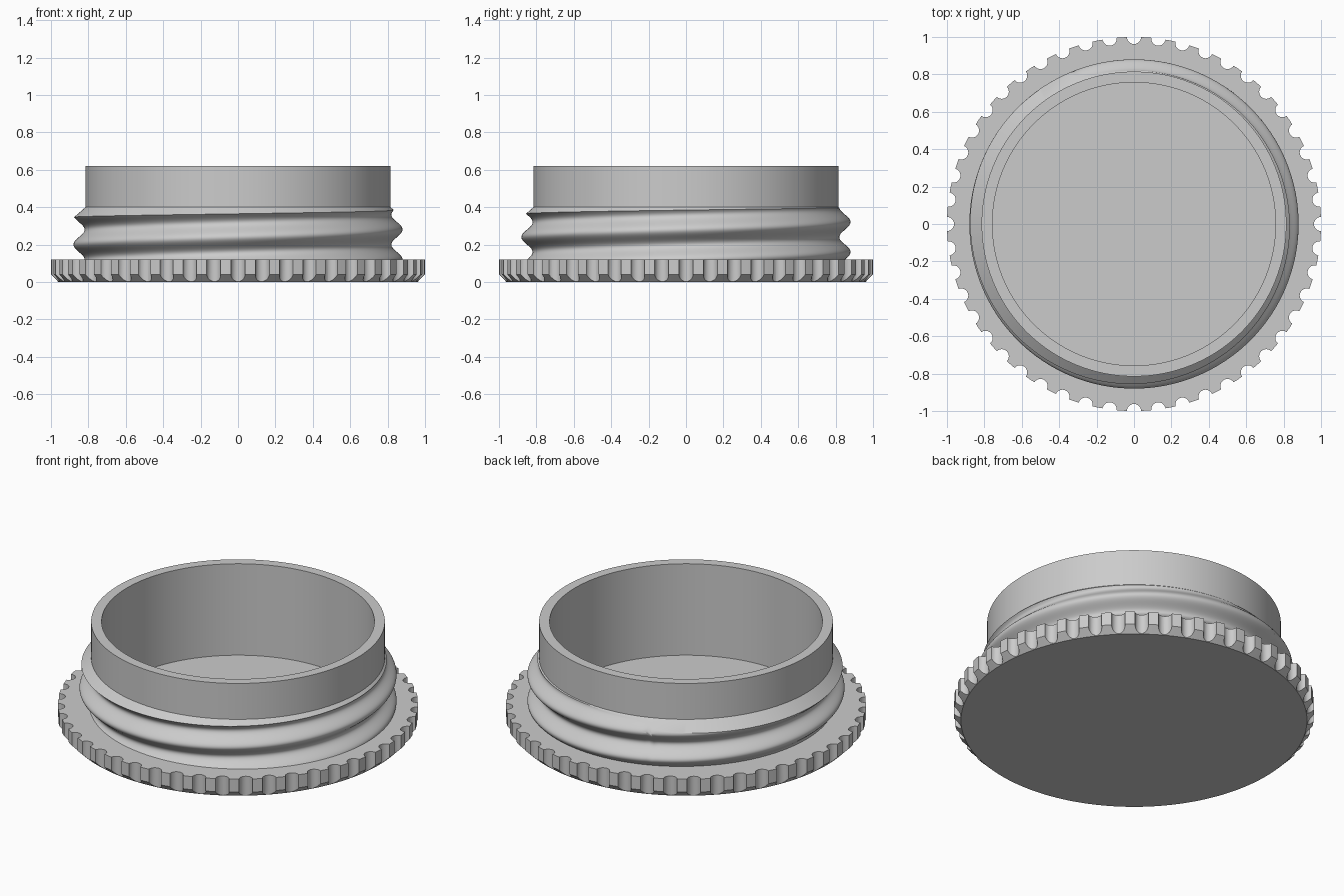
import bpy
import bmesh
from math import sin, cos, pi, tau, radians

if "Cube" in bpy.data.objects:
    bpy.data.objects.remove(bpy.data.objects["Cube"], do_unlink=True)

SEGMENTS = 192
NOTCHES = 48
BORE, NECK, CREST = 0.757, 0.815, 0.88
FLOOR, FLANGE_TOP, THREAD_TOP, RIM = 0.06, 0.12, 0.40, 0.62
PITCH = 0.16

# Single grey plastic
grey = bpy.data.materials.new("grey plastic")
grey.use_nodes = True
colour = (0.6, 0.6, 0.6, 1)
grey.diffuse_color = colour
grey.node_tree.nodes["Principled BSDF"].inputs["Base Color"].default_value = colour


def add_object(name, bm):
    bmesh.ops.recalc_face_normals(bm, faces=bm.faces)
    mesh = bpy.data.meshes.new(name)
    bm.to_mesh(mesh)
    bm.free()
    mesh.materials.append(grey)
    obj = bpy.data.objects.new(name, mesh)
    bpy.context.collection.objects.link(obj)
    return obj


def activate(obj):
    bpy.ops.object.select_all(action='DESELECT')
    obj.select_set(True)
    bpy.context.view_layer.objects.active = obj


def lathe(name, profile_at, cap_ends=False):
    """Sweep a profile that may change with the angle."""
    bm = bmesh.new()
    columns = []
    for i in range(SEGMENTS):
        a = tau * i / SEGMENTS
        columns.append([bm.verts.new((r * cos(a), r * sin(a), z))
                        for r, z in profile_at(a)])
    for i, col in enumerate(columns):
        nxt = columns[(i + 1) % SEGMENTS]
        for j in range(len(col) - 1):
            bm.faces.new((col[j], nxt[j], nxt[j + 1], col[j + 1]))
    if cap_ends:
        for end in (0, -1):
            bm.faces.new([col[end] for col in columns])
    return add_object(name, bm)


# Flange with chamfered underside and round pocket for the cup floor
flange = lathe("grip_flange", lambda a: [
    (0.96, 0), (1, 0.04), (1, FLANGE_TOP),
    (BORE, FLANGE_TOP), (BORE, FLOOR)], cap_ends=True)

# Round grip notches around the flange
bm = bmesh.new()
for i in range(NOTCHES):
    a = tau * i / NOTCHES
    made = bmesh.ops.create_cone(bm, cap_ends=True, segments=24,
                                 radius1=0.038, radius2=0.038, depth=0.4)
    bmesh.ops.translate(bm, verts=made["verts"], vec=(cos(a), sin(a), 0.06))
cutter = add_object("notch_cutter", bm)
cutter.hide_render = True
activate(flange)
cut = flange.modifiers.new("notches", 'BOOLEAN')
cut.operation = 'DIFFERENCE'
cut.solver = 'EXACT'
cut.object = cutter
bpy.ops.object.modifier_apply(modifier=cut.name)
bpy.data.objects.remove(cutter, do_unlink=True)


# Threaded wall: a helical wave trimmed by a cone under the neck
def thread_radius(a, z):
    crest = 0.24 + PITCH * (a + pi / 2) / tau
    mid, swing = (CREST + NECK + 0.005) / 2, (CREST - NECK - 0.005) / 2
    return mid + swing * cos(tau * (z - crest) / PITCH)


def trim_radius(z):
    return NECK + 1.15 * (THREAD_TOP - z)


def wall_profile(a):
    low, high = 0.33, THREAD_TOP
    for _ in range(30):
        z = (low + high) / 2
        if trim_radius(z) > thread_radius(a, z):
            low = z
        else:
            high = z
    rows = 44
    heights = [FLANGE_TOP + (low - FLANGE_TOP) * k / rows for k in range(rows + 1)]
    return ([(thread_radius(a, z), z) for z in heights]
            + [(NECK, THREAD_TOP), (NECK, RIM), (BORE, RIM), (BORE, FLANGE_TOP)])


wall = lathe("threaded_wall", wall_profile)

for obj in (flange, wall):
    activate(obj)
    bpy.ops.object.shade_smooth_by_angle(angle=radians(30))
